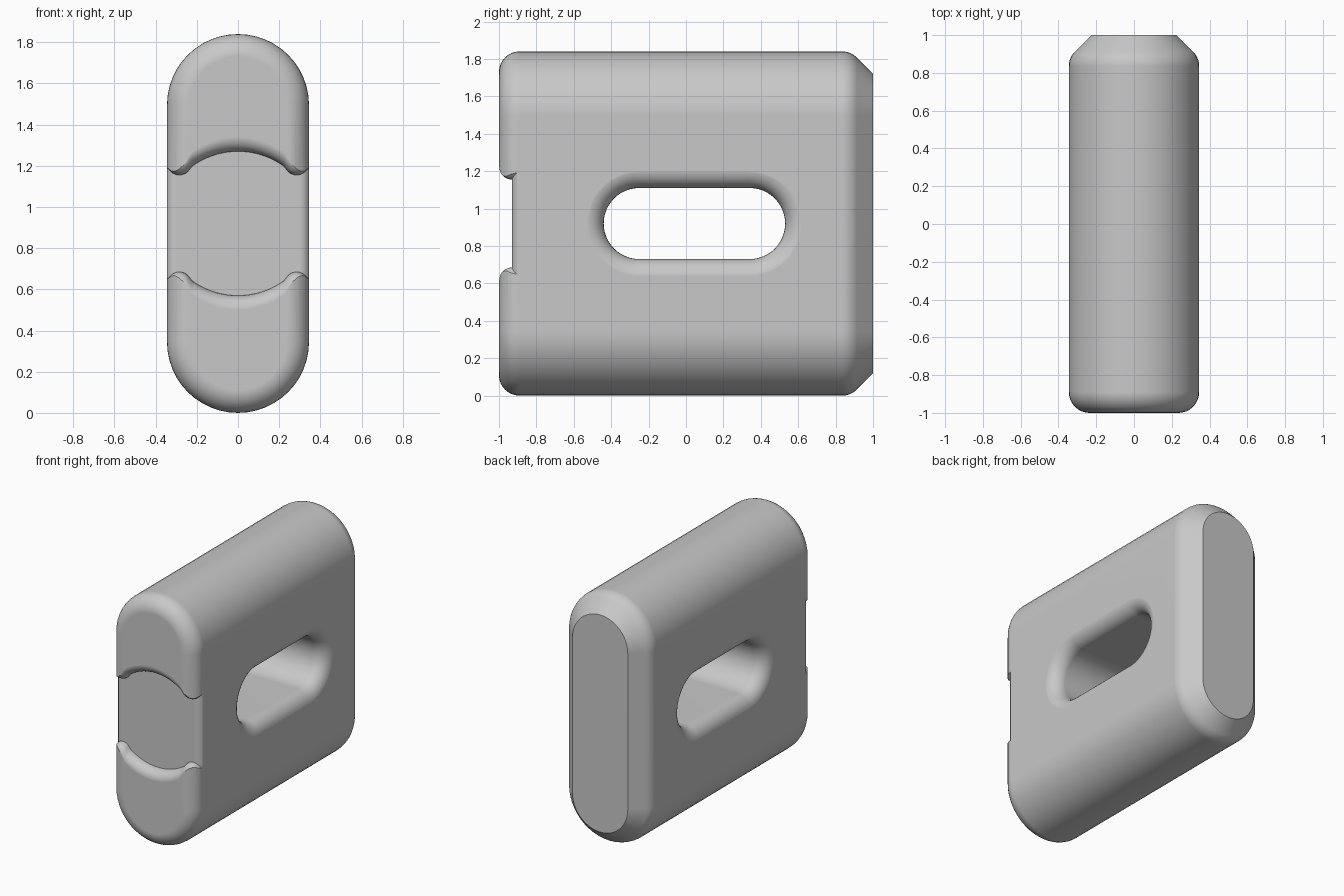
import bpy
import bmesh
from math import sin, cos, pi, sqrt

if "Cube" in bpy.data.objects:
    bpy.data.objects.remove(bpy.data.objects["Cube"])

MID = 0.92      # mid height of the block
HALF = 0.345    # half thickness of the block
EDGE = 0.11     # edge rounding radius

grey = bpy.data.materials.new("light_grey")
grey.use_nodes = True
COLOUR = (0.58, 0.58, 0.58, 1)
grey.diffuse_color = COLOUR
grey.node_tree.nodes["Principled BSDF"].inputs["Base Color"].default_value = COLOUR


def loft(name, rings):
    """Closed solid through a list of equal-length rings of points."""
    bm = bmesh.new()
    loops = [[bm.verts.new(p) for p in ring] for ring in rings]
    n = len(loops[0])
    for a, b in zip(loops, loops[1:]):
        for i in range(n):
            j = (i + 1) % n
            bm.faces.new((a[i], a[j], b[j], b[i]))
    bm.faces.new(loops[0])
    bm.faces.new(loops[-1])
    bmesh.ops.recalc_face_normals(bm, faces=bm.faces)
    mesh = bpy.data.meshes.new(name)
    bm.to_mesh(mesh)
    bm.free()
    mesh.materials.append(grey)
    obj = bpy.data.objects.new(name, mesh)
    bpy.context.collection.objects.link(obj)
    return obj


def stadium(radius, straight, steps=24):
    """Outline with two half circles, long along the second axis."""
    pts = []
    for side in (1, -1):
        for i in range(steps + 1):
            a = pi * i / steps
            pts.append((side * radius * cos(a), side * (straight + radius * sin(a))))
    return pts


# Block: rounded front edge, blended chamfer at the back, as (y, inset)
STEPS = 8
profile = []
for i in range(STEPS + 1):
    a = pi / 2 * i / STEPS
    profile.append((-1 + EDGE * (1 - cos(a)), EDGE * (1 - sin(a))))
for i in range(STEPS + 1):
    a = pi / 4 * i / STEPS
    profile.append((0.835 + EDGE * sin(a), EDGE * (1 - cos(a))))
profile.append((1, profile[-1][1] + 1 - profile[-1][0]))
body = loft("block_body", [
    [(u, y, MID + v) for u, v in stadium(HALF - inset, MID - HALF)]
    for y, inset in profile])

# Slot through the sides, flared at both mouths, as (x, outward offset)
FLARE = 0.1
mouth = []
for i in range(STEPS + 1):
    a = pi / 2 * i / STEPS
    mouth.append((HALF + 0.001 - FLARE * (1 - sin(a)), FLARE * (1 - cos(a))))
mouth.append((0.42, FLARE))
flare = [(-x, o) for x, o in reversed(mouth)] + mouth
slot = loft("slot_cutter", [
    [(x, 0.045 + v, MID + u) for u, v in stadium(0.19 + o, 0.295)]
    for x, o in flare])


# Front notch: wavy lips above and below a shallow floor
def lip_height(x):
    x = min(abs(x), 0.34)
    if x < 0.229:
        return sqrt(0.38 ** 2 - x * x) - 0.03
    return 0.295 - sqrt(0.06 ** 2 - (x - 0.285) ** 2)


def floor_depth(x):
    over = min(max(abs(x) - 0.3, 0), 0.045)
    return 0.07 + 0.05 - sqrt(0.05 ** 2 - over ** 2)


def notch_section(x):
    h, depth = lip_height(x), floor_depth(x)
    half = [(-1.1, h + 0.07)]
    for i in range(STEPS + 1):
        a = pi / 2 * i / STEPS
        half.append((-1 + depth * sin(a), h + 0.07 * (1 - sin(a) if i == 0 else cos(a))))
    # Rolled edge: tangent to the front face, steep where it meets the floor
    half = half[:1] + [(-1 + depth * (1 - cos(pi / 2 * i / STEPS)),
                        h + 0.07 * (1 - sin(pi / 2 * i / STEPS)))
                       for i in range(STEPS + 1)]
    return ([(x, y, MID + z) for y, z in half]
            + [(x, y, MID - z) for y, z in reversed(half)])


COLS = 72
notch = loft("notch_cutter", [notch_section(0.4 * (2 * i / COLS - 1))
                              for i in range(COLS + 1)])

# Cut the openings and shade
bpy.context.view_layer.objects.active = body
for cutter in (slot, notch):
    cutter.hide_render = True
    mod = body.modifiers.new(cutter.name, "BOOLEAN")
    mod.operation = "DIFFERENCE"
    mod.solver = "EXACT"
    mod.object = cutter
    bpy.ops.object.modifier_apply(modifier=mod.name)
    bpy.data.objects.remove(cutter)

bpy.ops.object.select_all(action="DESELECT")
body.select_set(True)
bpy.ops.object.shade_smooth_by_angle(angle=pi / 6)
weighted = body.modifiers.new("even_shading", "WEIGHTED_NORMAL")
weighted.keep_sharp = True
